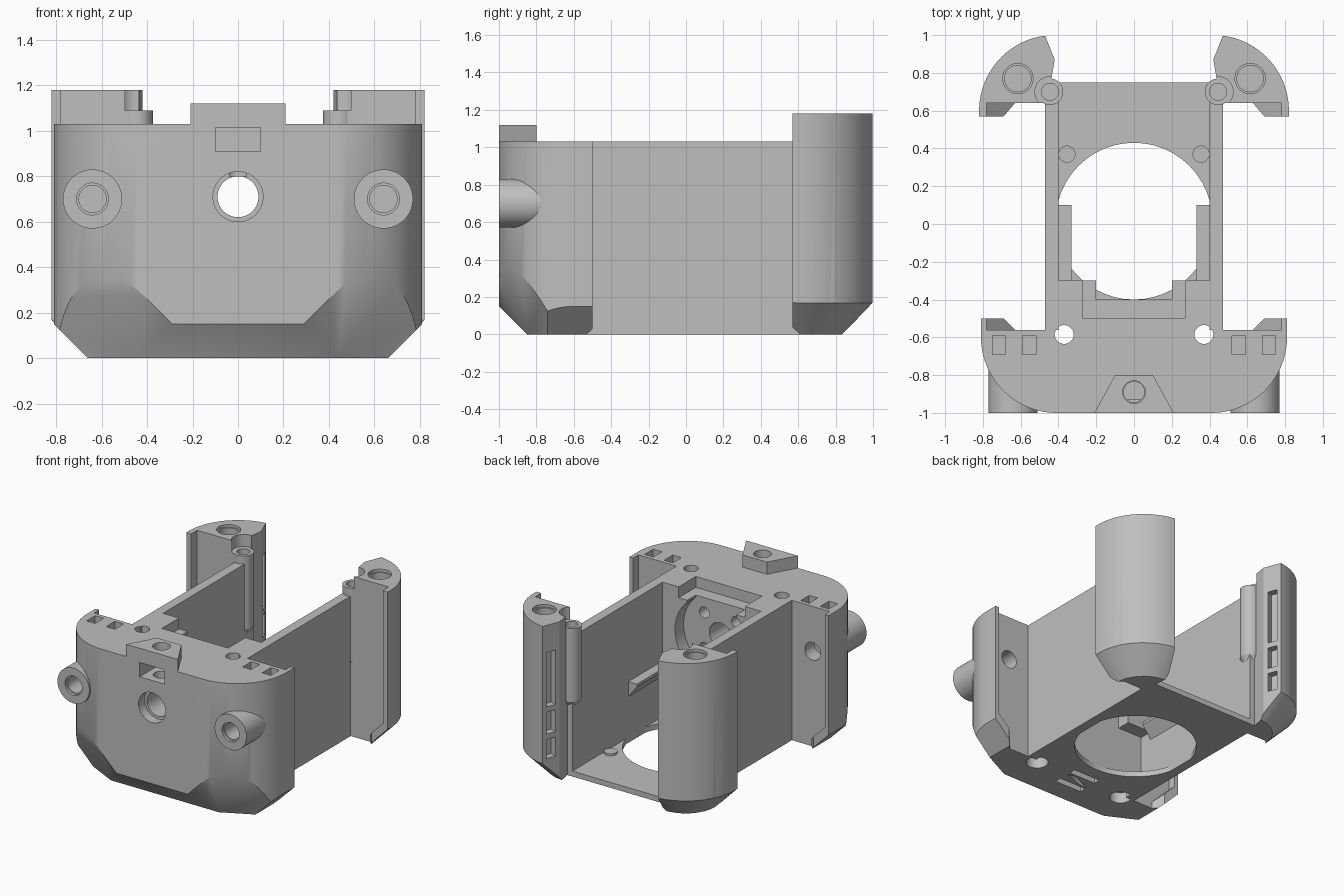
import bpy, bmesh
from math import radians, sin, cos, acos
from mathutils import Vector, Matrix

cube = bpy.data.objects.get("Cube")
if cube:
    bpy.data.objects.remove(cube, do_unlink=True)

GREY = (0.52, 0.52, 0.52, 1)
grey = bpy.data.materials.new("plain grey")
grey.use_nodes = True
grey.diffuse_color = GREY
grey.node_tree.nodes["Principled BSDF"].inputs["Base Color"].default_value = GREY


def finish(name, bm):
    bmesh.ops.recalc_face_normals(bm, faces=bm.faces)
    mesh = bpy.data.meshes.new(name)
    bm.to_mesh(mesh)
    bm.free()
    mesh.materials.append(grey)
    ob = bpy.data.objects.new(name, mesh)
    bpy.context.collection.objects.link(ob)
    return ob


def prism(name, pts, lo, hi, axis="z", planes=()):
    """Extrude a plan (axis z) or an x-z outline (axis y); planes trim it."""
    bm = bmesh.new()
    place = (lambda p: (p[0], p[1], lo)) if axis == "z" else (lambda p: (p[0], lo, p[1]))
    face = bm.faces.new([bm.verts.new(place(p)) for p in pts])
    ext = bmesh.ops.extrude_face_region(bm, geom=[face])
    shift = Vector((0, 0, hi - lo)) if axis == "z" else Vector((0, hi - lo, 0))
    bmesh.ops.translate(bm, vec=shift, verts=[v for v in ext["geom"] if isinstance(v, bmesh.types.BMVert)])
    for co, no in planes:
        cut = bmesh.ops.bisect_plane(bm, geom=bm.verts[:] + bm.edges[:] + bm.faces[:],
                                     plane_co=co, plane_no=no, clear_outer=True)
        edges = [e for e in cut["geom_cut"] if isinstance(e, bmesh.types.BMEdge)]
        bmesh.ops.contextual_create(bm, geom=edges)
    return finish(name, bm)


def box(name, x0, x1, y0, y1, z0, z1):
    return prism(name, [(x0, y0), (x1, y0), (x1, y1), (x0, y1)], z0, z1)


def cyl(name, a, b, r, lo, hi, axis="z", r_lo=None):
    """Round bar at (a, b) in the plane across its axis."""
    bm = bmesh.new()
    bmesh.ops.create_cone(bm, cap_ends=True, segments=48, depth=hi - lo,
                          radius1=r if r_lo is None else r_lo, radius2=r)
    mid = (lo + hi) / 2
    if axis == "y":
        mat = Matrix.Translation((a, mid, b)) @ Matrix.Rotation(radians(-90), 4, "X")
    else:
        mat = Matrix.Translation((a, b, mid))
    bmesh.ops.transform(bm, matrix=mat, verts=bm.verts)
    return finish(name, bm)


def boolean(ob, tools, op="DIFFERENCE"):
    for tool in tools:
        mod = ob.modifiers.new("cut", "BOOLEAN")
        mod.operation, mod.object, mod.solver = op, tool, "EXACT"
        deps = bpy.context.evaluated_depsgraph_get()
        mesh = bpy.data.meshes.new_from_object(ob.evaluated_get(deps))
        ob.modifiers.clear()
        ob.data = mesh
        bpy.data.objects.remove(tool, do_unlink=True)


def mirror(pts, s):
    return [(s * x, y) for x, y in pts]


def arc(cx, cy, r, a0, a1, n=20):
    return [(cx + r * cos(a0 + (a1 - a0) * i / n), cy + r * sin(a0 + (a1 - a0) * i / n))
            for i in range(n + 1)]


parts = []
# Outline of the panel groove behind each lip, seen from the front
GROOVE = [(0.5, 2), (0.78, 2), (0.78, 0.2), (0.63, 0.05), (0.5, 0.05)]

# Front body: rounded corners, chamfered underside
half = arc(0.41, -0.6, 0.4, radians(-90), 0) + [
    (0.81, -0.5), (0.69, -0.5), (0.63, -0.56), (0.4, -0.56), (0.4, -0.3)]
trims = [((0, -1, 0.15), (0, -1, -1))]
for s in (1, -1):
    trims += [((s * 0.66, 0, 0), (s, 0, -1)), ((s * 0.29, -1, 0.15), (s, -2, -1))]
body = prism("front_body", half + mirror(half, -1)[::-1], 0, 1.03, planes=trims)

# Motor seat, cable notch, lens bore and nut window
cuts = [
    box("c", -0.45, 0.45, -0.4, -0.2, 0.04, 0.4),
    cyl("c", 0, 0.015, 0.415, -0.1, 0.2),
    cyl("c", 0, 0.71, 0.3, -0.4, -0.2, "y"),
    box("c", -0.27, 0.27, -0.5, -0.2, 0.95, 1.2),
    box("c", -0.2, 0.2, -0.4, -0.2, 0.35, 1.2),
    cyl("c", 0, 0.71, 0.09, -1.1, -0.3, "y"),
    cyl("c", 0, 0.71, 0.11, -1.1, -0.93, "y"),
    box("c", -0.1, 0.1, -1.1, -0.8, 0.91, 1.015),
    cyl("c", 0, -0.89, 0.055, 0.8, 1.2),
    box("c", -0.11, 0.11, -0.7, -0.65, -0.1, 0.06),
    box("c", -0.11, 0.11, -0.55, -0.5, -0.1, 0.06),
    prism("c", [(-0.11, -0.63), (-0.04, -0.63), (0.11, -0.57), (0.04, -0.57)], -0.1, 0.06),
]
for s in (1, -1):
    cuts += [
        prism("c", mirror(GROOVE, s), -0.56, -0.4, "y"),
        cyl("c", s * 0.37, -0.585, 0.05, -0.1, 1.2),
        cyl("c", s * 0.37, -0.585, 0.075, -0.1, 0.08),
        cyl("c", s * 0.64, 0.7, 0.06, -1.1, -0.75, "y"),
        cyl("c", s * 0.64, 0.7, 0.065, -0.67, -0.4, "y"),
    ]
    cuts += [cyl("c", s * 0.13, z, 0.04, -0.5, -0.35, "y") for z in (0.58, 0.84)]
    for x in (0.555, 0.715):
        cuts.append(box("c", s * x - 0.035, s * x + 0.035, -0.69, -0.59, 0.9, 1.2))
boolean(body, cuts)
parts.append(body)

# Raised tab on the top front edge
tab = prism("top_tab", [(-0.21, -1), (0.21, -1), (0.1, -0.8), (-0.1, -0.8)], 1.03, 1.12)
boolean(tab, [cyl("c", 0, -0.89, 0.06, 0.9, 1.3)])
parts.append(tab)

# Floor plate with the large round opening
floor = box("floor_plate", -0.4, 0.4, -0.3, 0.75, 0, 0.04)
boolean(floor, [cyl("c", 0, 0.015, 0.415, -0.1, 0.2)])
parts.append(floor)

for s, side in ((1, "left"), (-1, "right")):
    # Side arm, inner rail and floor peg
    parts.append(box(side + "_arm", *sorted((s * 0.4, s * 0.47)), -0.56, 0.75, 0, 1.03))
    parts.append(prism(side + "_rail", mirror([(0.4, 0.45), (0.33, 0.45), (0.33, 0.43), (0.4, 0.34)], s),
                       -0.3, 0.1, "y"))
    parts.append(cyl(side + "_floor_peg", s * 0.355, 0.37, 0.045, 0.03, 0.055))

    # Front screw boss
    boss = cyl(side + "_boss", s * 0.64, 0.7, 0.13, -1, -0.7, "y", r_lo=0.13)
    boolean(boss, [cyl("c", s * 0.64, 0.7, 0.06, -1.1, -0.75, "y"),
                   cyl("c", s * 0.64, 0.7, 0.07, -1.1, -0.98, "y")])
    parts.append(boss)

    # Rear corner post with tapered foot
    plan = arc(0.42, 0.6, 0.4, 0, acos(0.125)) + [
        (0.42, 0.87), (0.46, 0.64), (0.63, 0.64), (0.69, 0.57), (0.82, 0.57)]
    foot = prism(side + "_post", mirror(plan, s), 0, 0.17)
    boolean(foot, [cyl("c", s * 0.42, 0.6, 0.402, 0, 0.17, r_lo=0.235)], "INTERSECT")
    shaft = prism("shaft", mirror(plan, s), 0.17, 1.18)
    boolean(foot, [shaft], "UNION")
    cuts = [
        prism("c", mirror(GROOVE, s), 0.45, 0.64, "y"),
        cyl("c", s * 0.445, 0.7, 0.08, 1.09, 1.3),
        cyl("c", s * 0.445, 0.7, 0.045, 0.9, 1.3),
        cyl("c", s * 0.615, 0.77, 0.07, 0.85, 1.3),
        cyl("c", s * 0.615, 0.77, 0.08, 1.16, 1.3),
    ]
    # Ladder of slots on the inner face
    d, n, mid = Vector((0.36, 0.93)), Vector((0.93, -0.36)), Vector((0.445, 0.935))
    slot = [mid + d * (0.035 * u) + n * (0.05 * v) for u, v in ((-1, -1), (1, -1), (1, 1), (-1, 1))]
    for z0, z1 in ((0.2, 0.34), (0.38, 0.54), (0.58, 0.98)):
        cuts.append(prism("c", mirror(slot, s), z0, z1))
    boolean(foot, cuts)
    parts.append(foot)

    # Screw pillar beside the post, with a pointed lower end
    pillar = cyl(side + "_screw_pillar", s * 0.445, 0.7, 0.07, 0.55, 1.09)
    boolean(pillar, [cyl("c", s * 0.445, 0.7, 0.045, 0.9, 1.3)])
    parts.append(pillar)
    parts.append(cyl(side + "_pillar_tip", s * 0.445, 0.7, 0.07, 0.45, 0.55, r_lo=0.01))

# The arm ends share the pillar bores
for ob in [p for p in parts if p.name.endswith("_arm")]:
    s = 1 if ob.name.startswith("left") else -1
    boolean(ob, [cyl("c", s * 0.445, 0.7, 0.045, 0.9, 1.3)])

# Smooth rounds, crisp edges
bpy.ops.object.select_all(action="DESELECT")
for ob in parts:
    ob.select_set(True)
bpy.context.view_layer.objects.active = body
bpy.ops.object.shade_smooth_by_angle(angle=radians(30))
